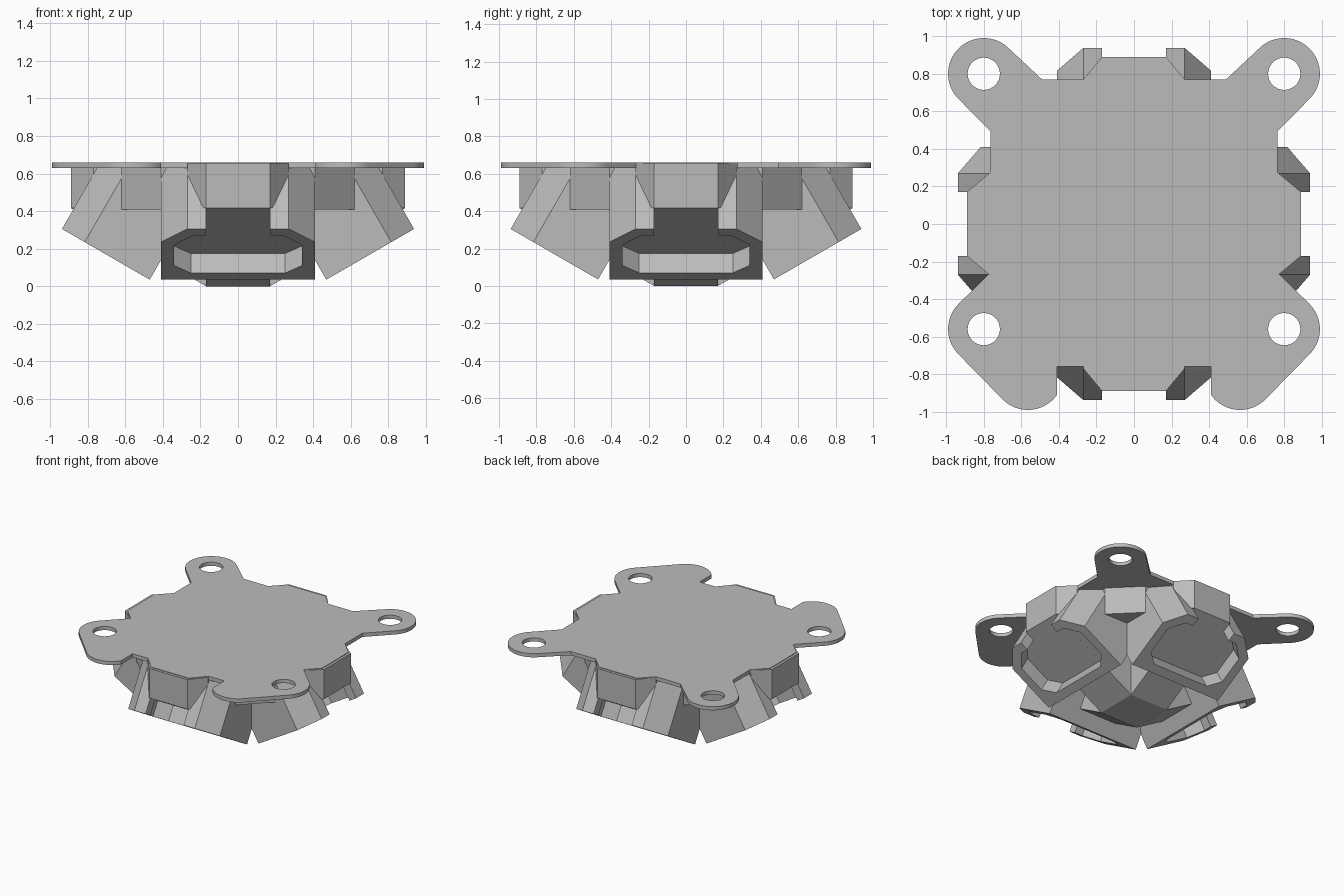
import bpy, bmesh
from math import radians, sin, cos, pi
from mathutils import Vector, Matrix

if "Cube" in bpy.data.objects:
    bpy.data.objects.remove(bpy.data.objects["Cube"], do_unlink=True)

grey = bpy.data.materials.new("plain_grey")
grey.use_nodes = True
colour = (0.5, 0.5, 0.5, 1)
grey.diffuse_color = colour
grey.node_tree.nodes["Principled BSDF"].inputs["Base Color"].default_value = colour

TOP, PLATE_BOTTOM, DEPTH = 0.66, 0.63, 0.12
TILT = radians(30)


def both_sides(half):
    """Close a right-hand half outline with its mirror image."""
    return half + [(-x, y) for x, y in reversed(half)]


def prism(name, outline, place, start, end, clip=None, turn=0):
    """Extrude an outline between two depths; place maps (u, v, depth) to space."""
    bm = bmesh.new()
    rings = [[bm.verts.new(place(u, v, d)) for u, v in outline] for d in (start, end)]
    bm.faces.new(rings[0])
    bm.faces.new(rings[1])
    n = len(outline)
    for i in range(n):
        j = (i + 1) % n
        bm.faces.new((rings[0][i], rings[0][j], rings[1][j], rings[1][i]))
    if clip:
        geom = bm.verts[:] + bm.edges[:] + bm.faces[:]
        cut = bmesh.ops.bisect_plane(bm, geom=geom, plane_co=(0, 0, clip),
                                     plane_no=(0, 0, 1), clear_outer=True)
        edges = [e for e in cut["geom_cut"] if isinstance(e, bmesh.types.BMEdge)]
        bmesh.ops.holes_fill(bm, edges=edges)
    bmesh.ops.rotate(bm, verts=bm.verts, cent=(0, 0, 0),
                     matrix=Matrix.Rotation(turn, 3, 'Z'))
    bmesh.ops.recalc_face_normals(bm, faces=bm.faces)
    mesh = bpy.data.meshes.new(name)
    bm.to_mesh(mesh)
    bm.free()
    mesh.materials.append(grey)
    obj = bpy.data.objects.new(name, mesh)
    bpy.context.collection.objects.link(obj)
    return obj


def upright(u, v, d):
    return Vector((u, v, d))


def sideways(u, v, d):
    return Vector((d, u, v))


def tilted(u, v, d):
    """Frame of the front pod: u across, v up its face, d into the body."""
    return Vector((u, -0.47 - v * cos(TILT) + d * sin(TILT),
                   0.035 + v * sin(TILT) + d * cos(TILT)))


# Pod outlines: full body, and the rim round the open pocket with its slot
body = both_sides([(0.41, 0), (0.41, 0.4), (0.27, 0.54)])
rim = both_sides([(0.41, 0), (0.41, 0.4), (0.27, 0.54), (0.17, 0.54), (0.17, 0.47),
                  (0.24, 0.47), (0.34, 0.37), (0.34, 0.15), (0.25, 0.07)])
boss = both_sides([(0.27, -0.6), (0.27, -0.77), (0.17, -0.89)])

for k, side in enumerate(("front", "left", "back", "right")):
    turn = k * pi / 2
    prism(side + "_pod_body", body, tilted, DEPTH, 0.75, clip=0.645, turn=turn)
    prism(side + "_pod_rim", rim, tilted, 0, DEPTH, turn=turn)
    prism(side + "_boss", boss, upright, 0.416, 0.655, turn=turn)

# Central cross, whose sloping undersides carry on the pocket floors
arm = both_sides([(0.17, 0), (0.89, 0.416), (0.89, 0.645)])
for name, turn in (("lengthwise_arm", 0), ("crosswise_arm", pi / 2)):
    prism(name, arm, sideways, -0.17, 0.17, turn=turn)

# Chamfered block filling the corners under the plate
block = both_sides([(0.41, -0.62), (0.62, -0.41), (0.62, 0.41), (0.41, 0.62)])
prism("corner_block", block, upright, 0.41, 0.645)


# Top plate with rounded ears and bolt holes
def arc(cx, cy, r, a, b, steps=20):
    angles = [radians(a + (b - a) * i / steps) for i in range(steps + 1)]
    return [(cx + r * cos(t), cy + r * sin(t)) for t in angles]


EAR = 0.19
half = [(0.17, -0.87), (0.27, -0.76), (0.41, -0.76)]
half += arc(0.565, -0.8, EAR, -145, -45)
half += arc(0.8, -0.56, EAR, -45, 45)
half += [(0.775, -0.267), (0.77, -0.27), (0.87, -0.17), (0.87, 0.17),
         (0.765, 0.275), (0.765, 0.495)]
half += arc(0.8, 0.8, EAR, -45, 135, 32)
half += [(0.49, 0.77), (0.27, 0.77), (0.17, 0.87)]
loops = [both_sides(half)]
for x in (-0.8, 0.8):
    for y in (-0.56, 0.8):
        loops.append(arc(x, y, 0.086, 0, 348.75, 31))

curve = bpy.data.curves.new("top_plate", 'CURVE')
curve.dimensions = '2D'
curve.fill_mode = 'BOTH'
curve.extrude = (TOP - PLATE_BOTTOM) / 2
for loop in loops:
    spline = curve.splines.new('POLY')
    spline.points.add(len(loop) - 1)
    for point, (x, y) in zip(spline.points, loop):
        point.co = (x, y, 0, 1)
    spline.use_cyclic_u = True
curve.materials.append(grey)
plate = bpy.data.objects.new("top_plate", curve)
plate.location.z = (TOP + PLATE_BOTTOM) / 2
bpy.context.collection.objects.link(plate)
bpy.ops.object.select_all(action='DESELECT')
plate.select_set(True)
bpy.context.view_layer.objects.active = plate
bpy.ops.object.convert(target='MESH')
bpy.ops.object.shade_smooth_by_angle(angle=radians(30))
